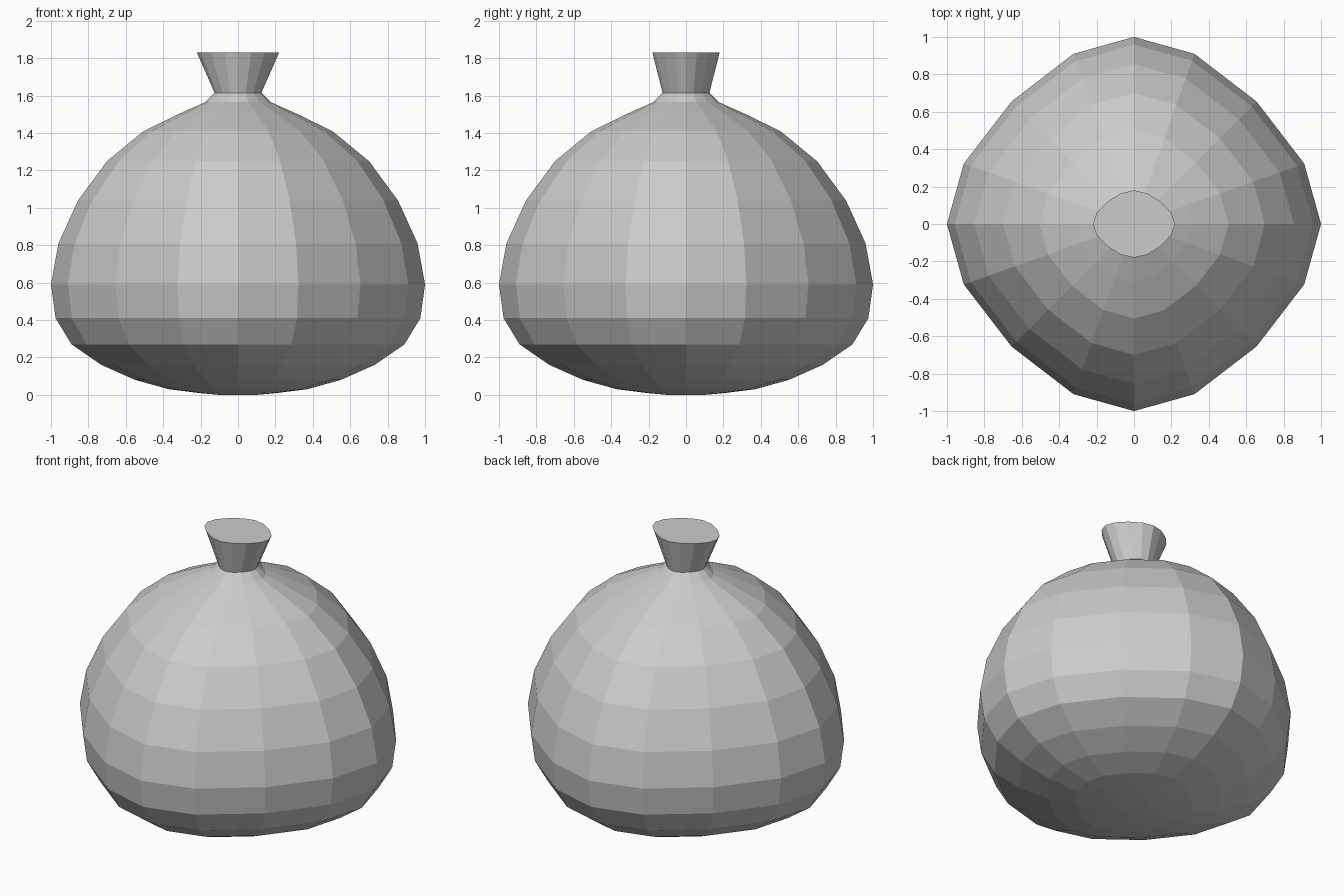
import bpy, bmesh

if "Cube" in bpy.data.objects:
    bpy.data.objects.remove(bpy.data.objects["Cube"])

# Quarter of the softly squared 16-sided cross-section
QUARTER = [(1, 0), (0.91, 0.323), (0.655, 0.655), (0.323, 0.91)]
SECTION = []
for _ in range(4):
    SECTION += QUARTER
    QUARTER = [(-y, x) for x, y in QUARTER]


def loft(name, rings, cap_bottom=True, cap_top=True):
    """Skin rings of (x radius, y radius, z) with flat faces."""
    bm = bmesh.new()
    loops = [[bm.verts.new((x * rx, y * ry, z)) for x, y in SECTION]
             for rx, ry, z in rings]
    n = len(SECTION)
    for a, b in zip(loops, loops[1:]):
        for i in range(n):
            j = (i + 1) % n
            bm.faces.new((a[i], a[j], b[j], b[i]))
    if cap_bottom:
        bm.faces.new(loops[0][::-1])
    if cap_top:
        bm.faces.new(loops[-1])
    mesh = bpy.data.meshes.new(name)
    bm.to_mesh(mesh)
    bm.free()
    obj = bpy.data.objects.new(name, mesh)
    bpy.context.collection.objects.link(obj)
    return obj


# Bulging sack, tied in at the neck, with a flared closed mouth
body = [(0.10, 0.0), (0.21, 0.01), (0.37, 0.03), (0.55, 0.08), (0.73, 0.16),
        (0.89, 0.27), (0.975, 0.41), (1.0, 0.59), (0.96, 0.81),
        (0.855, 1.04), (0.70, 1.25), (0.505, 1.41), (0.31, 1.505),
        (0.175, 1.565), (0.125, 1.615)]
rings = [(r, r, z) for r, z in body] + [(0.22, 0.18, 1.83)]
loft("sack", rings)
